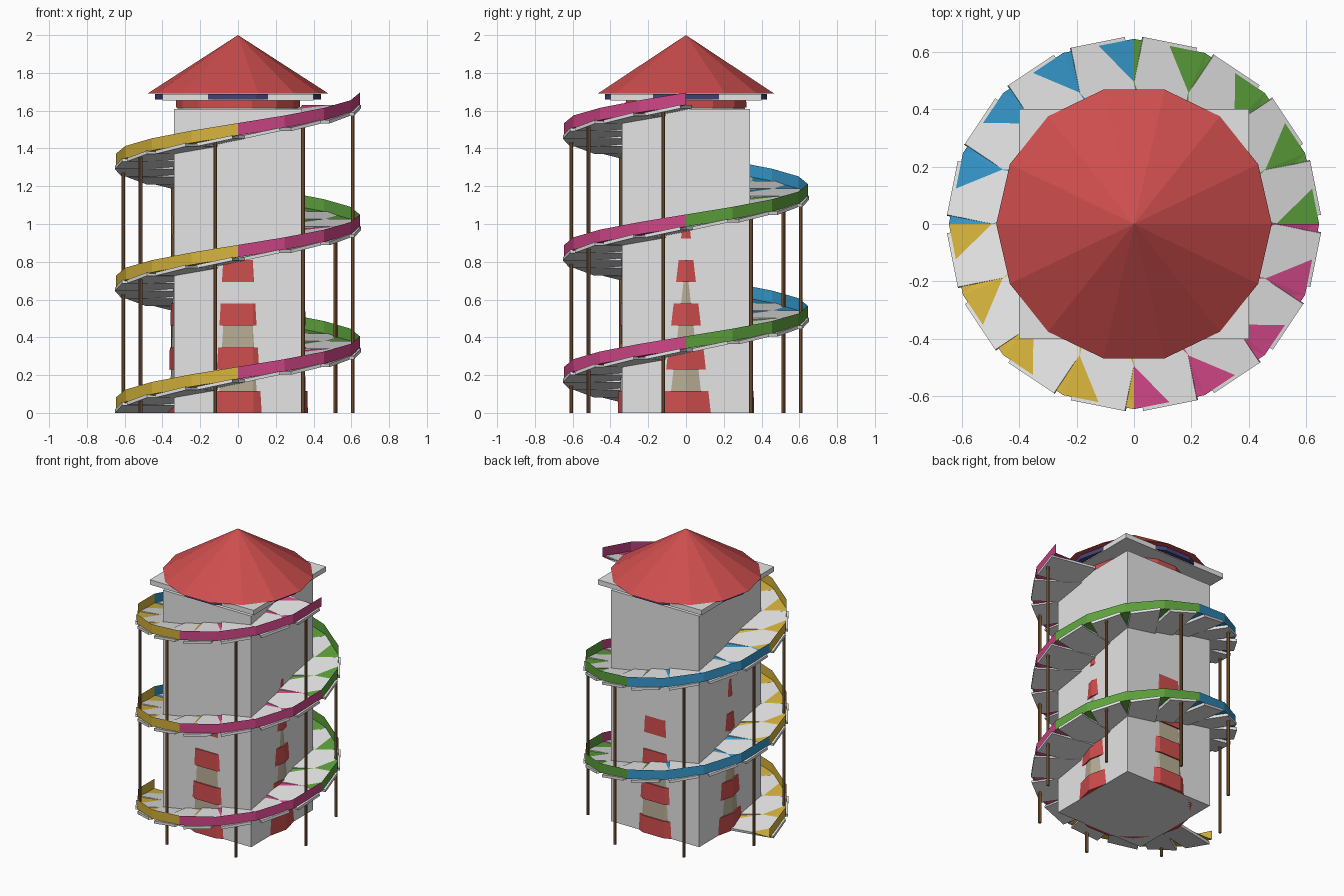
import bpy, bmesh
from math import sin, cos, radians, atan, pi
from mathutils import Matrix, Vector

if "Cube" in bpy.data.objects:
    bpy.data.objects.remove(bpy.data.objects["Cube"])


def material(name, r, g, b):
    m = bpy.data.materials.new(name)
    m.use_nodes = True
    m.diffuse_color = (r, g, b, 1)
    m.node_tree.nodes["Principled BSDF"].inputs["Base Color"].default_value = (r, g, b, 1)
    return m


white = material("white", .78, .78, .78)
red = material("red", .62, .075, .075)
beige = material("beige", .48, .42, .3)
navy = material("navy", .06, .053, .18)
brown = material("brown", .26, .125, .045)
quarters = [material("yellow", .67, .45, .045), material("pink", .62, .06, .24),
            material("green", .11, .36, .045), material("blue", .036, .31, .6)]


def finish(name, bm, *mats):
    mesh = bpy.data.meshes.new(name)
    bm.to_mesh(mesh)
    bm.free()
    for m in mats:
        mesh.materials.append(m)
    ob = bpy.data.objects.new(name, mesh)
    bpy.context.collection.objects.link(ob)
    return ob


def add_box(bm, size, matrix):
    bmesh.ops.create_cube(bm, size=1, matrix=matrix @ Matrix.Diagonal((*size, 1)))


def add_cone(bm, r1, r2, z1, z2, sides=14, x=0, y=0):
    # a vertex of the polygon points along +x
    v = bmesh.ops.create_cone(bm, cap_ends=True, segments=sides, radius1=r1, radius2=r2,
                              depth=z2 - z1)["verts"]
    first = max(v, key=lambda p: p.co.x)
    turn = Matrix.Rotation(-Vector(first.co.xy).angle_signed(Vector((1, 0))) * -1, 4, "Z")
    if abs((turn @ first.co).y) > 1e-4:
        turn.invert()
    bmesh.ops.transform(bm, matrix=Matrix.Translation((x, y, (z1 + z2) / 2)) @ turn, verts=v)


def box(name, size, z, mat):
    bm = bmesh.new()
    add_box(bm, size, Matrix.Translation((0, 0, z)))
    finish(name, bm, mat)


def cone(name, r1, r2, z1, z2, mat):
    bm = bmesh.new()
    add_cone(bm, r1, r2, z1, z2)
    finish(name, bm, mat)


# Square casing and the tapered tower that pokes through its walls
TAPER = .026
box("tower_casing", (.68, .68, 1.61), .805, white)
cone("tower_shaft", .361, .361 - TAPER * 1.64, .001, 1.64, beige)
bm = bmesh.new()
for i in range(8):
    z1 = .231 * i
    z2 = min(z1 + .116, 1.67)
    add_cone(bm, .37 - TAPER * z1, .37 - TAPER * z2, z1, z2)
finish("tower_bands", bm, red)

# Top platform and roof
box("platform", (.8, .8, .034), 1.672, white)
cone("gallery_ring", .44, .44, 1.66, 1.689, navy)
cone("roof", .48, 0, 1.69, 2, red)

# Spiral stair layout
PER_TURN, STEPS, PITCH = 16, 40, .645
OUTER, INNER, RAIL = .645, .34, .065


def angle(k):
    return pi + 2 * pi * k / PER_TURN


def floor(k):
    return .018 + PITCH * k / PER_TURN


def point(r, k, lift=0):
    return Vector((r * cos(angle(k)), r * sin(angle(k)), floor(k) + lift))


# Coloured spiral: floor triangles and an upright outer rail
bm = bmesh.new()
rings = [[bm.verts.new(point(INNER, k)), bm.verts.new(point(OUTER, k)),
          bm.verts.new(point(OUTER, k, RAIL))] for k in range(STEPS + 1)]
for k in range(STEPS):
    (a, b, c), (d, e, f) = rings[k], rings[k + 1]
    for corners in ((a, b, e), (a, e, d), (b, e, f, c)):
        bm.faces.new(corners).material_index = (k // 4) % 4
finish("spiral_slide", bm, *quarters)

# Tilted step plates
WIDTH, THICK = .195, .018
tilt = Matrix.Rotation(atan(PITCH / (pi * (OUTER + INNER))), 4, "X")
bm = bmesh.new()
for k in range(STEPS):
    mid = k + .5
    place = (Matrix.Rotation(angle(mid), 4, "Z")
             @ Matrix.Translation(((OUTER + INNER) / 2 - .005, 0, floor(mid)))
             @ tilt @ Matrix.Translation((0, 0, -THICK / 2)))
    add_box(bm, (OUTER - INNER + .01, WIDTH, THICK), place)
finish("step_plates", bm, white)

# Support poles under every second step, up to the highest turn
bm = bmesh.new()
for k in range(STEPS - 1, STEPS - PER_TURN, -2):
    p = point(.62, k + .5)
    add_cone(bm, .01, .01, 0, p.z - .01, 8, p.x, p.y)
finish("support_poles", bm, brown)
